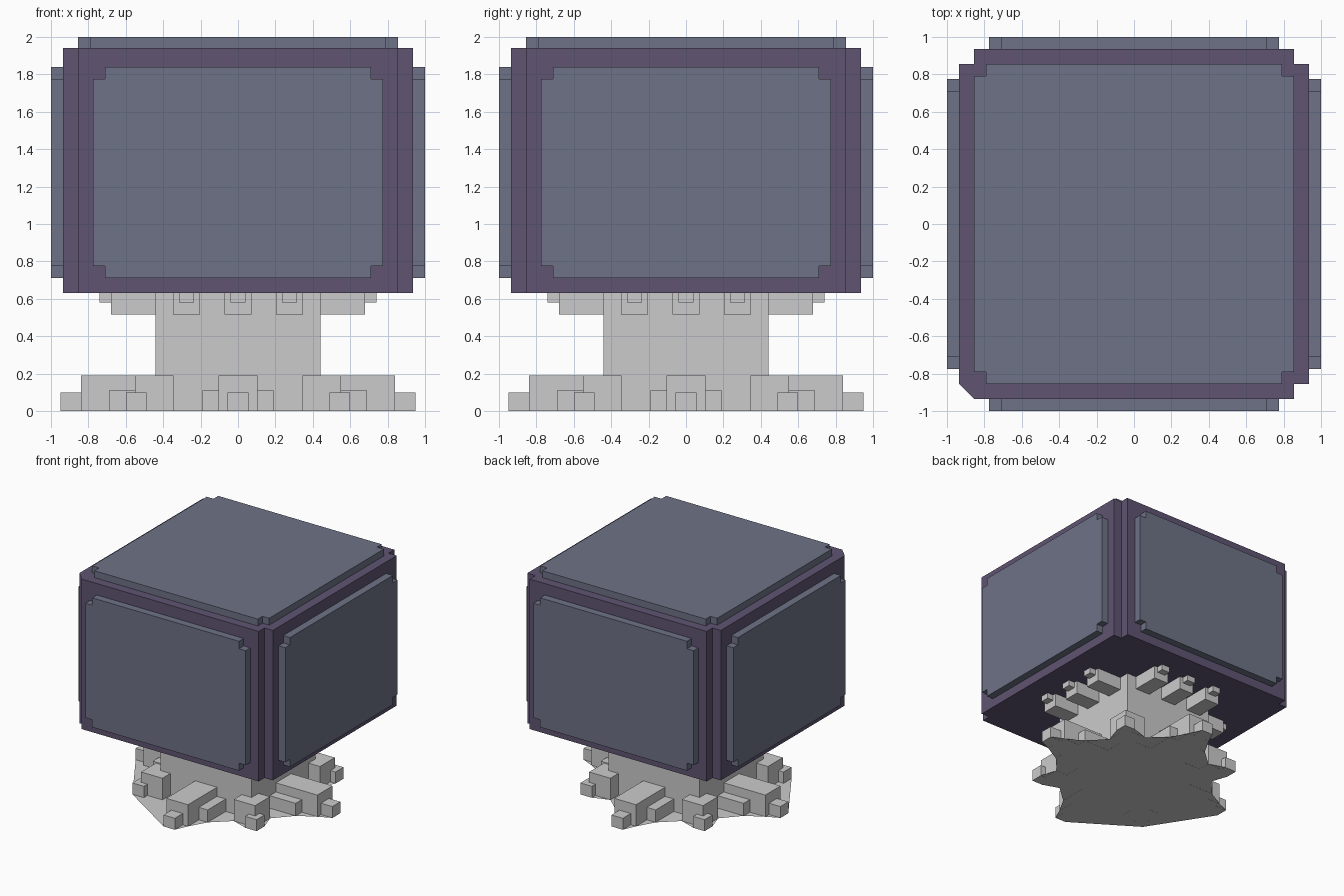
import bpy, bmesh, math
from mathutils import Matrix

if "Cube" in bpy.data.objects:
    bpy.data.objects.remove(bpy.data.objects["Cube"])


def material(name, rgb):
    m = bpy.data.materials.new(name)
    m.diffuse_color = (*rgb, 1)
    m.use_nodes = True
    m.node_tree.nodes["Principled BSDF"].inputs["Base Color"].default_value = m.diffuse_color
    return m


purple = material("frame_purple", (0.115, 0.09, 0.17))
slate = material("panel_slate", (0.155, 0.17, 0.24))


def finish(name, bm, mat=None):
    bmesh.ops.recalc_face_normals(bm, faces=bm.faces)
    me = bpy.data.meshes.new(name)
    bm.to_mesh(me)
    bm.free()
    ob = bpy.data.objects.new(name, me)
    bpy.context.collection.objects.link(ob)
    if mat:
        me.materials.append(mat)
    return ob


def notched(w, h, n):
    """Rectangle outline (half sizes) with square notches at the corners."""
    q = [(w, h - n), (w - n, h - n), (w - n, h)]
    return (q + [(-x, y) for x, y in reversed(q)]
            + [(-x, -y) for x, y in q] + [(x, -y) for x, y in reversed(q)])


def prism(name, outline, z0, z1, mat=None, matrix=None):
    bm = bmesh.new()
    f = bm.faces.new([bm.verts.new((x, y, z0)) for x, y in outline])
    r = bmesh.ops.extrude_face_region(bm, geom=[f])
    top = [v for v in r["geom"] if isinstance(v, bmesh.types.BMVert)]
    bmesh.ops.translate(bm, verts=top, vec=(0, 0, z1 - z0))
    if matrix:
        bm.transform(matrix)
    return finish(name, bm, mat)


def sheet(name, pts, z, mat=None):
    bm = bmesh.new()
    bm.faces.new([bm.verts.new((x, y, z)) for x, y in pts])
    return finish(name, bm, mat)


def box_ring(name, boxes):
    """Boxes (x0,x1,y0,y1,z0,z1) repeated on all four sides."""
    bm = bmesh.new()
    for k in range(4):
        rot = Matrix.Rotation(k * math.pi / 2, 4, 'Z')
        for x0, x1, y0, y1, z0, z1 in boxes:
            m = (rot @ Matrix.Translation(((x0 + x1) / 2, (y0 + y1) / 2, (z0 + z1) / 2))
                 @ Matrix.Diagonal((x1 - x0, y1 - y0, z1 - z0, 1)))
            bmesh.ops.create_cube(bm, size=1, matrix=m)
    return finish(name, bm)


# Big head block with notched upright corners, one corner capped flat
prism("head_frame", notched(0.935, 0.935, 0.08), 0.63, 1.94, purple)
sheet("corner_cap", [(-0.935, -0.855), (-0.855, -0.935), (-0.855, -0.855)], 1.94, purple)

# Raised panels on the top and the four sides
prism("top_panel", notched(0.855, 0.855, 0.065), 1.93, 2.0, slate)
for k, side in enumerate(("front", "right", "back", "left")):
    m = (Matrix.Rotation(k * math.pi / 2, 4, 'Z') @ Matrix.Translation((0, 0, 1.275))
         @ Matrix.Rotation(math.pi / 2, 4, 'X'))
    prism(side + "_panel", notched(0.775, 0.565, 0.065), 0.93, 1.0, slate, m)

# Square trunk
prism("trunk", [(-0.44, -0.44), (0.44, -0.44), (0.44, 0.44), (-0.44, 0.44)], 0, 0.63)

# Short branch stubs under the head, three per side
stubs = []
for c in (-0.275, 0, 0.275):
    stubs += [(c - 0.072, c + 0.072, -0.68, -0.43, 0.515, 0.635),
              (c - 0.04, c + 0.04, -0.74, -0.67, 0.58, 0.635)]
box_ring("branch_stubs", stubs)

# Roots: a long one with wings on each side, a short one at each corner
box_ring("side_roots", [(-0.105, 0.105, -0.84, -0.43, 0, 0.19),
                        (-0.055, 0.055, -0.95, -0.83, 0, 0.1),
                        (-0.19, 0.19, -0.69, -0.43, 0, 0.11)])
box_ring("corner_roots", [(0.345, 0.55, -0.55, -0.345, 0, 0.19),
                          (0.49, 0.6, -0.6, -0.49, 0, 0.1)])

# Flat star underside joining the roots, filled out at the front left
half = [(0.055, -0.95), (0.105, -0.84), (0.19, -0.69), (0.345, -0.55), (0.49, -0.6)]
quarter = half + [(0.6, -0.6)] + [(-y, -x) for x, y in reversed(half)]
star = []
for k in range(3):
    for x, y in quarter:
        for _ in range(k):
            x, y = -y, x
        star.append((x, y))
star += [(-0.95, -0.055), (-0.6, -0.6), (-0.055, -0.95)]
sheet("root_underside", star, 0.001)
